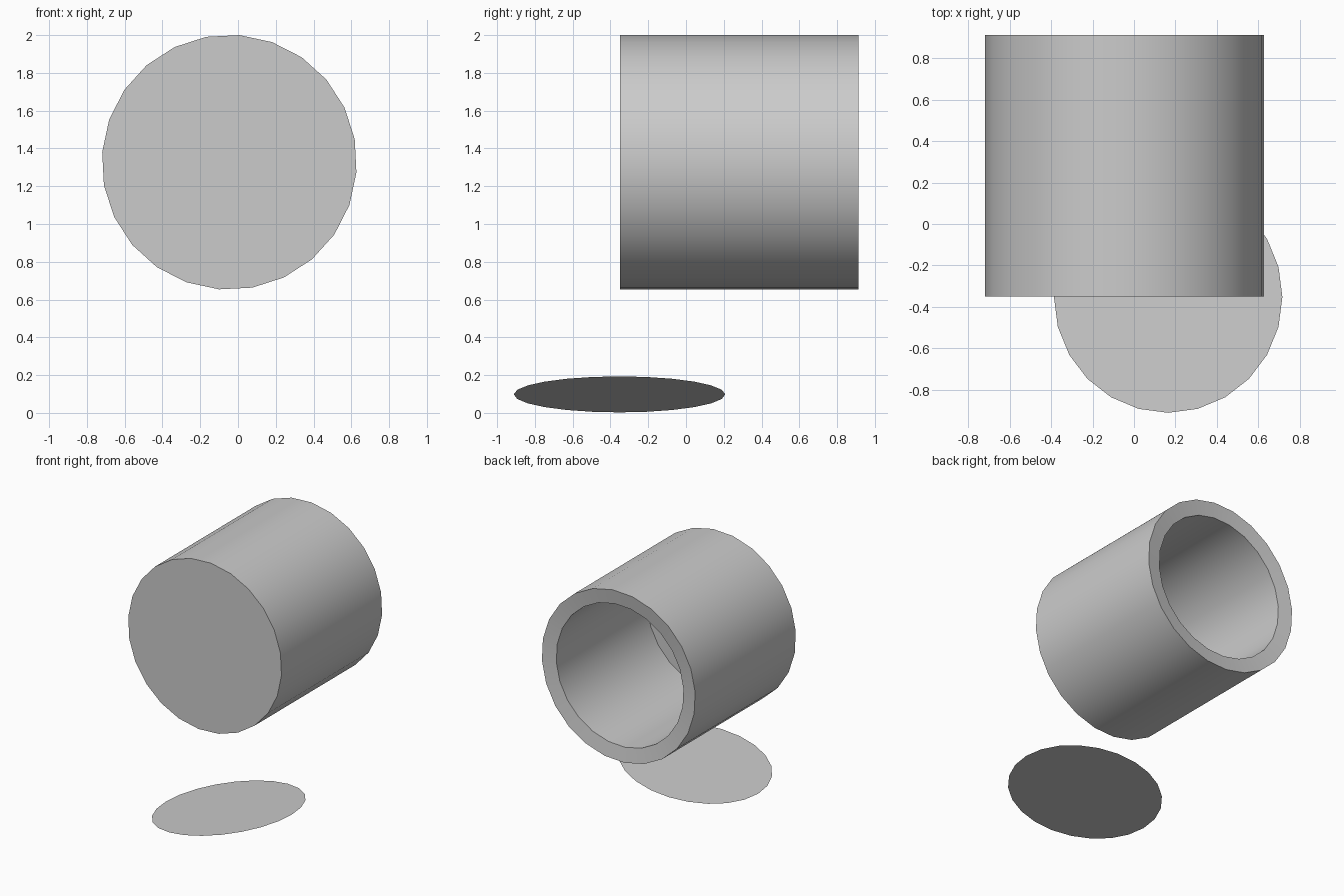
import bpy, bmesh, math
from mathutils import Matrix

if "Cube" in bpy.data.objects:
    bpy.data.objects.remove(bpy.data.objects["Cube"])

SIDES = 24


def make_object(name, bm):
    mesh = bpy.data.meshes.new(name)
    bm.to_mesh(mesh)
    bm.free()
    obj = bpy.data.objects.new(name, mesh)
    bpy.context.collection.objects.link(obj)
    return obj


def ring(bm, radius, y, cx, cz, phase):
    return [bm.verts.new((cx + radius * math.cos(phase + i * math.tau / SIDES), y,
                          cz + radius * math.sin(phase + i * math.tau / SIDES)))
            for i in range(SIDES)]


# Hollow cup lying on its side: (radius, y) profile from outer base to inner floor
profile = [(0.675, -0.35), (0.675, 0.912), (0.56, 0.895), (0.56, -0.245)]
bm = bmesh.new()
rings = [ring(bm, r, y, -0.046, 1.327, math.radians(10.4)) for r, y in profile]
for a, b in zip(rings, rings[1:]):
    for i in range(SIDES):
        j = (i + 1) % SIDES
        bm.faces.new((a[i], a[j], b[j], b[i]))
bm.faces.new(rings[0])
bm.faces.new(rings[-1])
bmesh.ops.recalc_face_normals(bm, faces=bm.faces)
cup = make_object("cup", bm)
bpy.context.view_layer.objects.active = cup
cup.select_set(True)
bpy.ops.object.shade_smooth_by_angle(angle=math.radians(30))

# Thin tilted disc below the cup
bm = bmesh.new()
bmesh.ops.create_circle(bm, cap_ends=True, segments=SIDES, radius=0.56)
bm.transform(Matrix.Translation((0.165, -0.352, 0.098))
             @ Matrix.Rotation(math.radians(-9.8), 4, 'Y'))
bm.normal_update()
for f in bm.faces:
    if f.normal.z < 0:
        f.normal_flip()
make_object("disc", bm)
